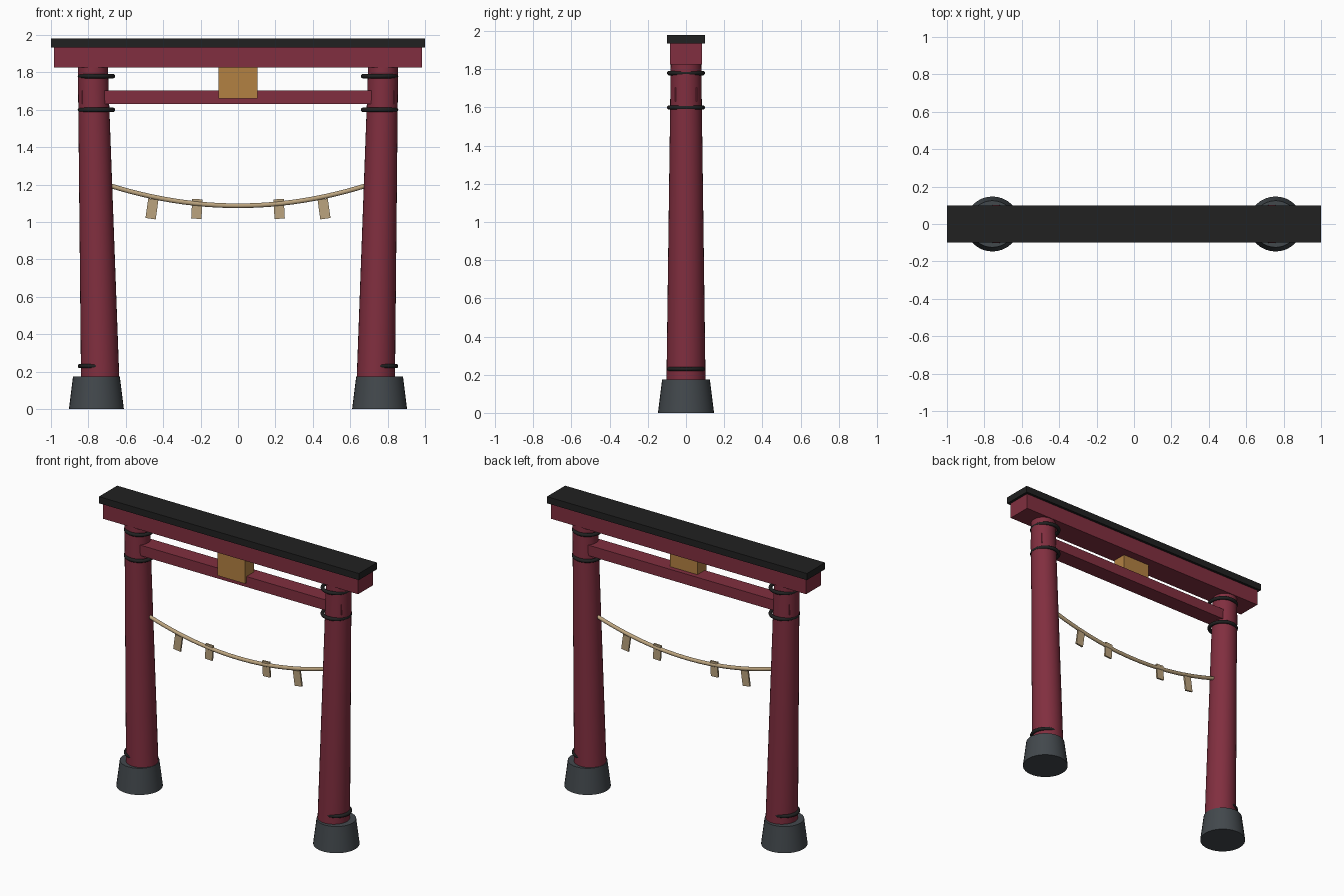
import bpy
from math import radians
from mathutils import Vector

cube = bpy.data.objects.get("Cube")
if cube:
    bpy.data.objects.remove(cube, do_unlink=True)


def material(name, r, g, b):
    m = bpy.data.materials.new(name)
    m.use_nodes = True
    m.diffuse_color = (r, g, b, 1)
    bsdf = next(n for n in m.node_tree.nodes if n.type == "BSDF_PRINCIPLED")
    bsdf.inputs["Base Color"].default_value = (r, g, b, 1)
    return m


RED = material("lacquer red", 0.22, 0.028, 0.05)
BLACK = material("black", 0.015, 0.015, 0.015)
STONE = material("dark stone", 0.055, 0.065, 0.073)
GOLD = material("gold wood", 0.45, 0.22, 0.055)
STRAW = material("straw", 0.50, 0.37, 0.21)


def finish(name, mat, smooth=False):
    obj = bpy.context.object
    obj.name = name
    obj.data.materials.append(mat)
    if smooth:
        bpy.ops.object.shade_smooth_by_angle(angle=radians(40))
    return obj


def box(name, mat, centre, size, tilt=0):
    bpy.ops.mesh.primitive_cube_add(size=1, location=centre, rotation=(0, tilt, 0))
    bpy.context.object.scale = size
    return finish(name, mat)


def tapered_post(name, mat, bottom, top, r_bottom, r_top):
    a, b = Vector(bottom), Vector(top)
    bpy.ops.mesh.primitive_cone_add(
        vertices=32, radius1=r_bottom, radius2=r_top, depth=(b - a).length,
        location=(a + b) / 2,
        rotation=(b - a).to_track_quat("Z", "Y").to_euler())
    return finish(name, mat, True)


# Top beams, tie beam and plaque
box("roof_cap", BLACK, (0, 0, 1.957), (2, 0.2, 0.046))
box("top_beam", RED, (0, 0, 1.88), (1.965, 0.166, 0.11))
box("tie_beam", RED, (0, 0, 1.667), (1.67, 0.114, 0.073))
box("plaque", GOLD, (0, -0.025, 1.745), (0.21, 0.098, 0.17))

# Pillars with stone feet, bands and paper strips on each side
for side, s in (("right", -1), ("left", 1)):
    tapered_post(f"{side}_foot", STONE, (s * 0.757, 0, 0), (s * 0.757, 0, 0.175),
                 0.147, 0.125)
    tapered_post(f"{side}_pillar", RED, (s * 0.736, 0, 0.12), (s * 0.776, 0, 1.83),
                 0.103, 0.08)
    for level, z in (("lower", 0.23), ("middle", 1.6), ("upper", 1.78)):
        bpy.ops.mesh.primitive_torus_add(
            major_radius=0.088, minor_radius=0.012, major_segments=40,
            minor_segments=10, location=(s * 0.757, 0, z))
        finish(f"{side}_{level}_band", BLACK, True)
    for place, x, tilt in (("inner", 0.22, 3), ("outer", 0.46, 8)):
        box(f"{side}_{place}_strip", STRAW, (s * x, 0, 1.07),
            (0.055, 0.012, 0.105), radians(-s * tilt))

# Sagging rope between the pillars
curve = bpy.data.curves.new("rope", "CURVE")
curve.dimensions = "3D"
curve.bevel_depth = 0.013
curve.bevel_resolution = 3
curve.use_fill_caps = True
spline = curve.splines.new("POLY")
steps = 24
spline.points.add(steps)
for i, point in enumerate(spline.points):
    t = 2 * i / steps - 1
    point.co = (0.7 * t, 0, 1.087 + 0.113 * t * t, 1)
spline.use_smooth = True
curve.materials.append(STRAW)
bpy.context.collection.objects.link(bpy.data.objects.new("rope", curve))
